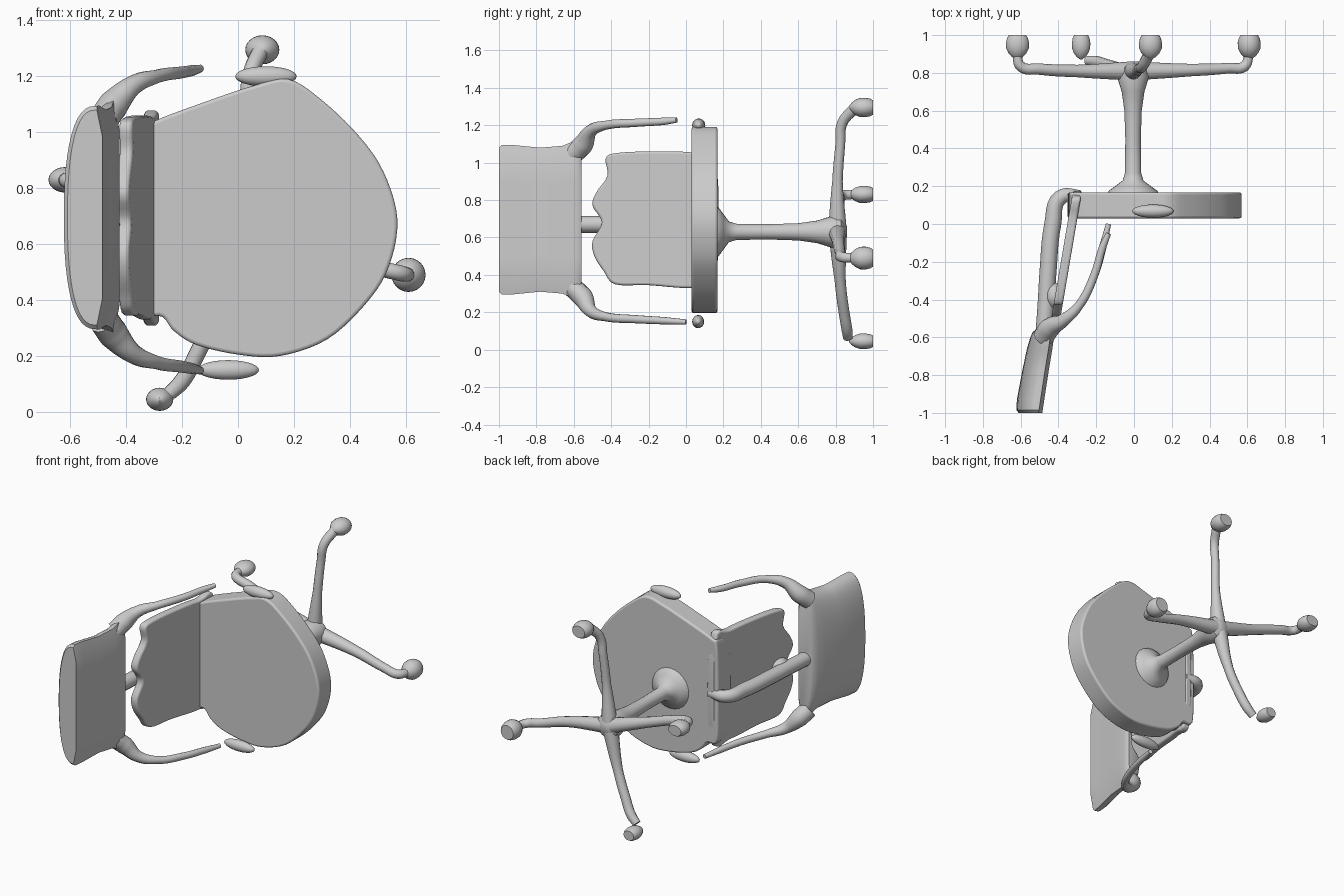
import bpy, bmesh, math
from mathutils import Vector

if "Cube" in bpy.data.objects:
    bpy.data.objects.remove(bpy.data.objects["Cube"])

MID = 0.68  # mirror height of the chair's left/right halves


def finish(name, bm, bevel=0.0, angle=40):
    bmesh.ops.recalc_face_normals(bm, faces=bm.faces[:])
    me = bpy.data.meshes.new(name)
    bm.to_mesh(me)
    bm.free()
    ob = bpy.data.objects.new(name, me)
    bpy.context.collection.objects.link(ob)
    if bevel:
        m = ob.modifiers.new("bevel", 'BEVEL')
        m.width, m.segments, m.limit_method = bevel, 3, 'ANGLE'
        m.angle_limit = math.radians(50)
    shade(ob, angle)
    return ob


def shade(ob, angle=40):
    bpy.ops.object.select_all(action='DESELECT')
    ob.select_set(True)
    bpy.context.view_layer.objects.active = ob
    bpy.ops.object.shade_smooth_by_angle(angle=math.radians(angle))


def smooth_loop(pts, n=5):
    """Closed Catmull-Rom curve through 2D points."""
    out, c = [], len(pts)
    for i in range(c):
        a, b, d, e = (Vector(pts[(i + k) % c]) for k in (-1, 0, 1, 2))
        for s in range(n):
            t = s / n
            out.append(0.5 * (2 * b + (d - a) * t + (2 * a - 5 * b + 4 * d - e) * t * t
                              + (3 * b - a - 3 * d + e) * t ** 3))
    return out


def loft(name, rings, bevel=0.0):
    """Solid skinned through rings of equal length, capped at both ends."""
    bm = bmesh.new()
    vs = [[bm.verts.new(p) for p in r] for r in rings]
    n = len(rings[0])
    for a, b in zip(vs, vs[1:]):
        for i in range(n):
            bm.faces.new((a[i], a[(i + 1) % n], b[(i + 1) % n], b[i]))
    bm.faces.new(vs[0])
    bm.faces.new(vs[-1])
    return finish(name, bm, bevel)


def tube(name, pts):
    """Round bar through (x, y, z, radius) points."""
    cu = bpy.data.curves.new(name, 'CURVE')
    cu.dimensions, cu.bevel_depth, cu.bevel_resolution = '3D', 1.0, 4
    cu.use_fill_caps, cu.resolution_u = True, 6
    sp = cu.splines.new('BEZIER')
    sp.bezier_points.add(len(pts) - 1)
    for bp, (x, y, z, r) in zip(sp.bezier_points, pts):
        bp.co, bp.radius = (x, y, z), r
        bp.handle_left_type = bp.handle_right_type = 'AUTO'
    ob = bpy.data.objects.new(name, cu)
    bpy.context.collection.objects.link(ob)
    bpy.ops.object.select_all(action='DESELECT')
    ob.select_set(True)
    bpy.context.view_layer.objects.active = ob
    bpy.ops.object.convert(target='MESH')
    shade(bpy.context.view_layer.objects.active, 50)


def lathe_y(name, x, z, prof, sz=1.0):
    """Turned part around the y axis, profile of (y, radius)."""
    ang = [2 * math.pi * i / 24 for i in range(24)]
    loft(name, [[(x + r * math.cos(a), y, z + sz * r * math.sin(a)) for a in ang]
                for y, r in prof])


def ellipsoid(name, c, r):
    bm = bmesh.new()
    bmesh.ops.create_uvsphere(bm, u_segments=24, v_segments=14, radius=1)
    bmesh.ops.scale(bm, vec=r, verts=bm.verts)
    bmesh.ops.translate(bm, vec=c, verts=bm.verts)
    finish(name, bm, angle=180)


# seat: rounded plate standing on edge
seat = smooth_loop([(-.34, 1.0), (-.3, 1.04), (-.1, 1.115), (.05, 1.165), (.18, 1.19),
                    (.3, 1.115), (.43, .99), (.52, .86), (.57, .69), (.54, .52), (.46, .39),
                    (.32, .26), (.15, .2), (0, .205), (-.15, .24), (-.23, .29), (-.27, .34),
                    (-.34, .36), (-.35, .55), (-.35, .8)])
loft("seat", [[(p.x, y, p.y) for p in seat] for y in (.03, .168)], .03)

# lower back panel with a wavy free edge, leaning back
panel = [(.16, 1.02), (.03, 1.055), (-.2, 1.06), (-.38, 1.05), (-.43, 1.02), (-.42, .93),
         (-.48, .84), (-.5, .77), (-.45, .68), (-.5, .58), (-.49, .5), (-.44, .42),
         (-.38, .35), (-.2, .345), (.03, .33), (.16, .37)]
panel = smooth_loop(panel, 4)
loft("lower_back_panel", [[(-.305 + .17 * p.x - d, p.x, p.y) for p in panel]
                          for d in (0, .048)], .012)

# spine bar linking seat, lower panel and upper back
tube("back_spine", [(-.28, .15, .67, .03), (-.39, .14, .67, .04), (-.43, 0, .67, .045),
                    (-.455, -.25, .67, .045), (-.465, -.42, .67, .045), (-.48, -.62, .67, .045)])
ellipsoid("spine_mount", (-.425, -.38, .67), (.05, .07, .06))


# upper back: flat front face, bulging rear
def back_ring(y, front, depth, half):
    ring = [(front, y, MID + .015 + half * (1 - k / 4)) for k in range(1, 8)]
    for i in range(25):
        a = -math.pi / 2 + math.pi * i / 24
        c, s = abs(math.cos(a)), math.sin(a)
        ring.append((front - .02 - (depth - .02) * c ** .75, y,
                     MID + .015 + half * math.copysign(abs(s) ** .85, s)))
    return ring


loft("upper_back", [back_ring(*r) for r in (
    (-1, -.485, .125, .385), (-.985, -.483, .14, .4), (-.93, -.475, .145, .4),
    (-.78, -.452, .14, .385), (-.66, -.432, .135, .395), (-.6, -.424, .125, .42),
    (-.57, -.425, .11, .41), (-.56, -.43, .09, .38))])

# armrests, mirrored about the middle of the chair
for side, s in (("left", 1), ("right", -1)):
    tube(side + "_armrest", [(x, y, MID + .008 + s * h, r) for x, y, h, r in (
        (-.48, -.6, .36, .055), (-.445, -.55, .41, .055), (-.375, -.51, .48, .035),
        (-.29, -.43, .512, .024), (-.21, -.27, .525, .022), (-.165, -.12, .533, .02),
        (-.135, 0 if s < 0 else -.05, .54, .014))])
ellipsoid("right_arm_pad", (-.035, .065, .15), (.11, .032, .035))
ellipsoid("left_arm_pad", (.1, .068, 1.2), (.11, .035, .036))

# pedestal column with flare under the seat
lathe_y("pedestal", -.005, .63, [(.15, .14), (.175, .13), (.2, .095), (.23, .055), (.27, .043),
                                 (.45, .041), (.6, .046), (.7, .06), (.78, .085), (.83, .075),
                                 (.86, .03)])

# four star legs and their casters
legs = [
    [(.3, .815, .575, .033), (.5, .825, .515, .028), (.585, .835, .495, .028), (.61, .9, .49, .025)],
    [(-.3, .81, .73, .033), (-.5, .82, .8, .03), (-.6, .835, .825, .028), (-.62, .9, .83, .025)],
    [(.015, .81, .9, .028), (.03, .825, 1.1, .026), (.045, .835, 1.21, .028), (.08, .9, 1.29, .03)],
    [(-.08, .825, .36, .03), (-.15, .845, .2, .03), (-.2, .86, .11, .03), (-.245, .865, .065, .026)],
]
casters = [(.61, .49, 1), (-.617, .83, .75), (.087, 1.295, .85), (-.28, .045, .85)]
for i, (pts, (x, z, sz)) in enumerate(zip(legs, casters), 1):
    tube(f"leg_{i}", [(-.01, .81, .63, .05)] + pts)
    w = .8 if i == 4 else 1
    lathe_y(f"caster_{i}", x, z, [(y, r * w) for y, r in (
        (.872, .008), (.885, .03), (.905, .048), (.93, .06), (.96, .061), (.985, .055),
        (1.0, .046))], sz)
